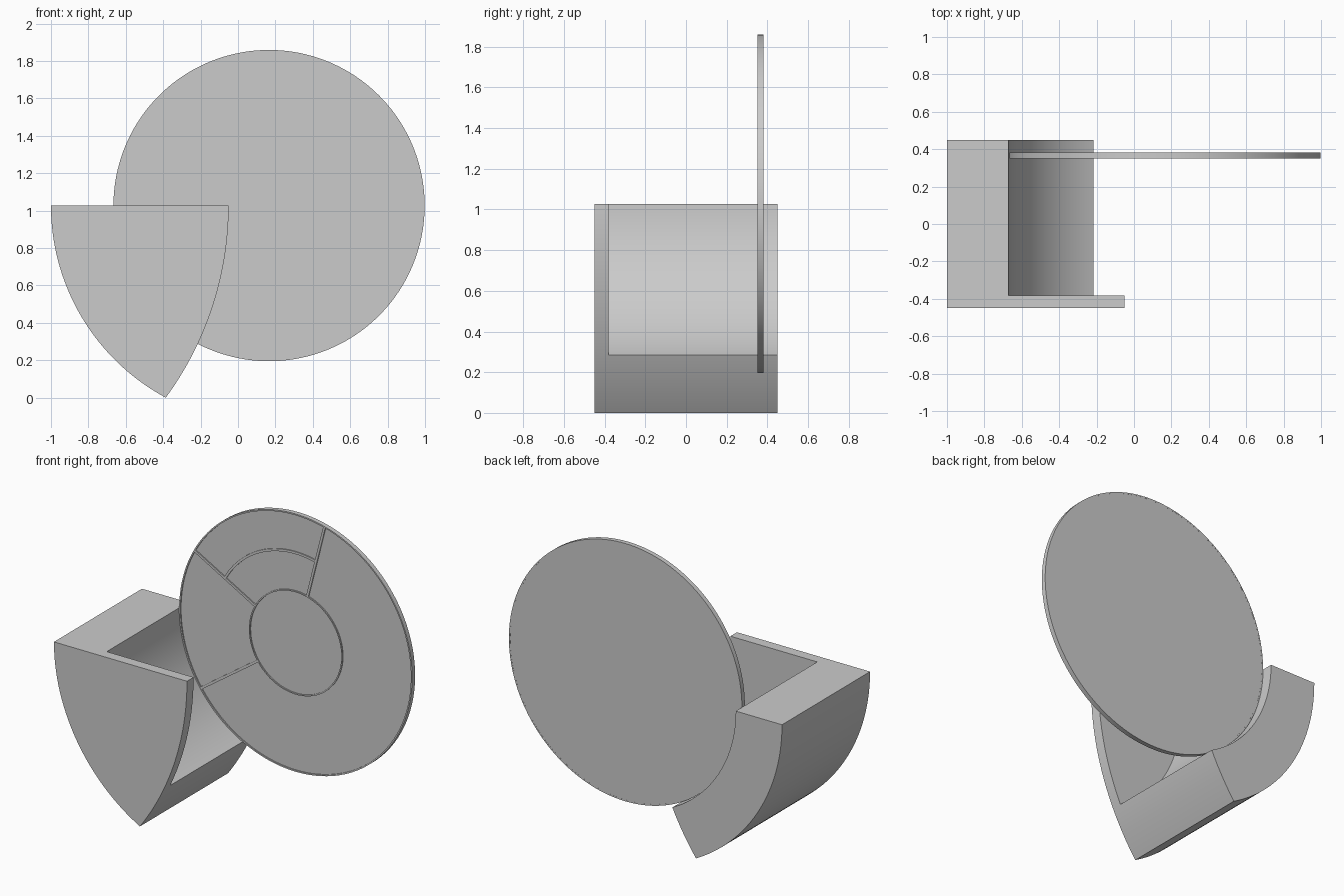
import bpy
import bmesh
from math import cos, sin, pi, radians, atan2

if "Cube" in bpy.data.objects:
    bpy.data.objects.remove(bpy.data.objects["Cube"])

CX, CZ = 0.166, 1.027      # shared axis of dial and holder pocket
R = 0.832                  # dial radius


def arc(cx, cz, r, a0, a1, n):
    """Points along an arc in the xz plane."""
    return [(cx + r * cos(a0 + (a1 - a0) * i / n),
             cz + r * sin(a0 + (a1 - a0) * i / n)) for i in range(n + 1)]


def finish(name, bm):
    bmesh.ops.recalc_face_normals(bm, faces=bm.faces)
    mesh = bpy.data.meshes.new(name)
    bm.to_mesh(mesh)
    bm.free()
    ob = bpy.data.objects.new(name, mesh)
    bpy.context.collection.objects.link(ob)
    return ob


def prism(name, pts, y0, y1):
    """Extrude an xz outline from y0 to y1."""
    bm = bmesh.new()
    face = bm.faces.new([bm.verts.new((x, y0, z)) for x, z in pts])
    ext = bmesh.ops.extrude_face_region(bm, geom=[face])["geom"]
    bmesh.ops.translate(bm, vec=(0, y1 - y0, 0),
                        verts=[v for v in ext if isinstance(v, bmesh.types.BMVert)])
    return finish(name, bm)


def band(name, r0, r1, a0, a1, y0, y1, n):
    """Curved strip of rectangular section; a full turn makes a closed ring."""
    closed = abs(a1 - a0) > 2 * pi - 0.001
    bm = bmesh.new()
    rows = []
    for i in range(n if closed else n + 1):
        a = a0 + (a1 - a0) * i / n
        rows.append([bm.verts.new((CX + r * cos(a), y, CZ + r * sin(a)))
                     for r, y in ((r0, y0), (r1, y0), (r1, y1), (r0, y1))])
    for i in range(n):
        p, q = rows[i], rows[(i + 1) % len(rows)]
        for k in range(4):
            m = (k + 1) % 4
            bm.faces.new((p[k], p[m], q[m], q[k]))
    if not closed:
        bm.faces.new(rows[0])
        bm.faces.new(rows[-1])
    return finish(name, bm)


def spoke(name, angle, r0, r1, width, y0, y1):
    """Straight radial rib."""
    c, s, h = cos(angle), sin(angle), width / 2
    pts = [(CX + r * c - t * s, CZ + r * s + t * c)
           for r, t in ((r0, -h), (r1, -h), (r1, h), (r0, h))]
    return prism(name, pts, y0, y1)


# Holder: wedge outline of two arcs meeting in a tip at z = 0
RO = 1.166                                   # outer arc, around the dial axis
tip = CX - (RO ** 2 - CZ ** 2) ** 0.5
edge = -0.05                                 # right edge at the top
d = edge - tip
RI = (d * d + CZ * CZ) / (2 * d)             # right arc, vertical at the top
outline = arc(CX, CZ, RO, pi, atan2(-CZ, tip - CX) + 2 * pi, 40)
outline += arc(edge - RI, CZ, RI, atan2(-CZ, tip - edge + RI), 0, 40)[1:]
holder = prism("holder", outline, -0.449, 0.449)

# Round pocket cut behind the front plate
cutter = prism("pocket_cutter", arc(CX, CZ, 0.836, 0, 2 * pi, 160)[:-1], -0.382, 0.6)
cutter.hide_render = True
mod = holder.modifiers.new("pocket", "BOOLEAN")
mod.operation = "DIFFERENCE"
mod.solver = "EXACT"
mod.object = cutter
bpy.context.view_layer.objects.active = holder
bpy.ops.object.modifier_apply(modifier=mod.name)
bpy.data.objects.remove(cutter)

# Dial: thin disc with a raised rim and ribs on its front
FRONT, FACE, BACK = 0.351, 0.358, 0.381
ROOT = 0.366                                 # ribs sink into the disc
A, B, C = radians(75.7), radians(151), radians(215)
prism("dial_plate", arc(CX, CZ, R - 0.004, 0, 2 * pi, 160)[:-1], FACE, BACK - 0.0005)
band("dial_rim", R - 0.009, R, 0, 2 * pi, FRONT, BACK, 160)
band("hub_ring", 0.326, 0.334, 0, 2 * pi, FRONT, ROOT, 96)
band("segment_arc", 0.572, 0.587, A, B, FRONT, ROOT, 40)
for i, a in enumerate((A, B, C)):
    spoke(f"spoke_{i + 1}", a, 0.33, R - 0.004, 0.016, FRONT, ROOT)

# Smooth the curved walls, keep the edges crisp
bpy.ops.object.select_all(action="SELECT")
bpy.ops.object.shade_smooth_by_angle(angle=radians(30))
